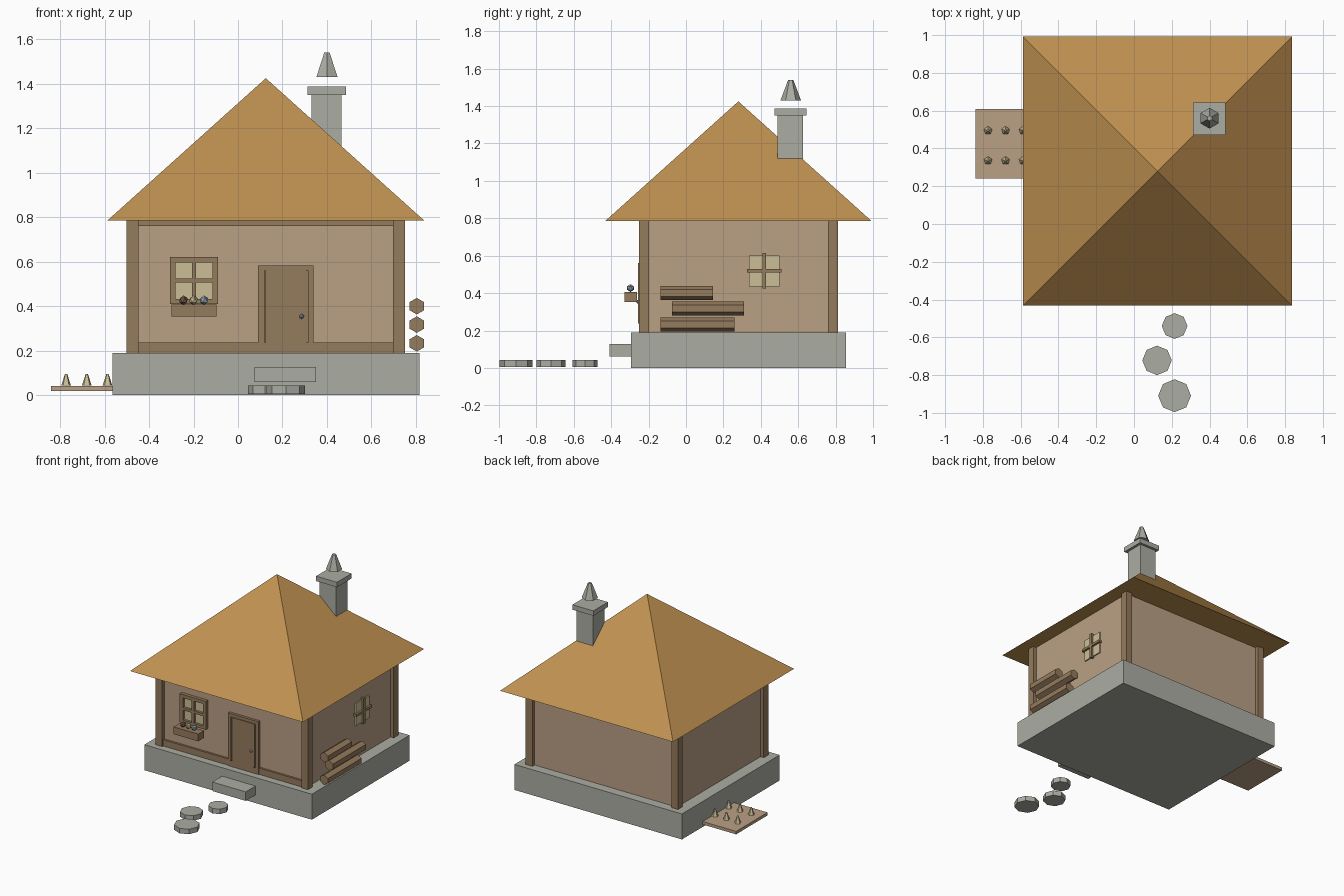
import bpy
from math import pi, sqrt

cube = bpy.data.objects.get("Cube")
if cube:
    bpy.data.objects.remove(cube, do_unlink=True)


def material(name, r, g, b):
    m = bpy.data.materials.new(name)
    m.use_nodes = True
    m.diffuse_color = (r, g, b, 1)
    m.node_tree.nodes["Principled BSDF"].inputs["Base Color"].default_value = (r, g, b, 1)
    return m


STONE = material("grey stone", .41, .42, .37)
PLASTER = material("tan plaster", .49, .35, .235)
WOOD = material("brown wood", .3, .197, .109)
THATCH = material("golden thatch", .52, .28, .08)
GLASS = material("pale yellow", .6, .52, .31)
BLUE = material("blue grey", .31, .38, .45)
DARK = material("dark brown", .19, .12, .07)


def finish(name, mat):
    ob = bpy.context.object
    ob.name = name
    ob.data.materials.append(mat)
    return ob


def box(name, mat, x, y, z):
    """Box from (low, high) ranges on each axis."""
    spans = (x, y, z)
    bpy.ops.mesh.primitive_cube_add(size=1, location=[(a + b) / 2 for a, b in spans])
    ob = finish(name, mat)
    ob.scale = [b - a for a, b in spans]
    return ob


def cone(name, mat, sides, r1, r2, x, y, z, turn=0):
    """Upright cone or prism spanning the z range."""
    bpy.ops.mesh.primitive_cone_add(vertices=sides, radius1=r1, radius2=r2, depth=z[1] - z[0],
                                    location=(x, y, sum(z) / 2), rotation=(0, 0, turn))
    return finish(name, mat)


def ball(name, mat, x, y, z, r):
    bpy.ops.mesh.primitive_ico_sphere_add(subdivisions=1, radius=r, location=(x, y, z))
    return finish(name, mat)


# House centre and wall planes
CX, CY = .125, .28
WX, WY = .6, .505
FRONT, SIDE = CY - WY, CX + WX

# Base, walls and corner posts
box("foundation", STONE, (-.565, .815), (-.295, .855), (0, .19))
box("walls", PLASTER, (CX - WX, SIDE), (FRONT, CY + WY), (.19, .79))
for sx in (-1, 1):
    for sy in (-1, 1):
        px, py = CX + sx * WX, CY + sy * WY
        box("corner_post", WOOD, (px - .027, px + .027), (py - .027, py + .027), (.19, .79))

# Front timber beams
for z in ((.19, .237), (.76, .788)):
    box("front_beam", WOOD, (-.48, .73), (FRONT - .015, FRONT), z)

# Roof
cone("roof", THATCH, 4, .7125 * sqrt(2), 0, CX, CY, (.785, 1.425), pi / 4)

# Chimney with cap and smoke cone
box("chimney", STONE, (.33, .465), (.49, .625), (1.0, 1.35))
box("chimney_cap", STONE, (.313, .485), (.472, .644), (1.35, 1.387))
cone("chimney_cone", STONE, 6, .055, .014, .4, .56, (1.43, 1.54))

# Door
box("door_frame", WOOD, (.09, .34), (FRONT - .02, FRONT), (.19, .583))
box("door_panel", WOOD, (.128, .305), (FRONT - .026, FRONT), (.237, .56))
for x in (.116, .306):
    box("door_trim", WOOD, (x, x + .011), (FRONT - .032, FRONT), (.237, .56))
ball("door_knob", BLUE, .286, FRONT - .03, .354, .012)

# Front window: panes, outer frame and cross bars
L, R, B, T = -.305, -.09, .41, .622
box("front_window_pane", GLASS, (L + .02, R - .02), (FRONT - .006, FRONT), (B + .02, T - .02))
for x in ((L, L + .025), (-.207, -.188), (R - .025, R)):
    box("window_upright", WOOD, x, (FRONT - .025, FRONT), (B, T))
for z in ((B, B + .022), (.506, .525), (T - .025, T)):
    box("window_rail", WOOD, (L, R), (FRONT - .025, FRONT), z)

# Flower box
box("flower_box", WOOD, (-.3, -.097), (-.33, -.262), (.353, .407))
for x, mat in ((-.245, DARK), (-.2, GLASS), (-.153, BLUE)):
    ball("flower", mat, x, -.297, .427, .021)

# Side window with crossed bars
box("side_window_pane", GLASS, (SIDE, SIDE + .009), (.338, .5), (.435, .6))
box("side_window_upright", WOOD, (SIDE, SIDE + .024), (.41, .428), (.425, .615))
box("side_window_rail", WOOD, (SIDE, SIDE + .024), (.325, .51), (.511, .529))

# Stacked logs
for y0, y1, z in ((-.135, .26, .233), (-.075, .31, .317), (-.135, .145, .4)):
    bpy.ops.mesh.primitive_cylinder_add(vertices=6, radius=.037, depth=y1 - y0,
                                        location=(.804, (y0 + y1) / 2, z), rotation=(pi / 2, 0, 0))
    finish("log", WOOD)

# Door step and stepping stones
box("door_step", STONE, (.075, .35), (-.41, -.29), (.06, .127))
for x, y, r in ((.215, -.54, .068), (.122, -.722, .078), (.215, -.909, .087)):
    cone("stepping_stone", STONE, 8, r, r, x, y, (.006, .043))

# Garden bed with sprouts
box("garden_bed", PLASTER, (-.84, -.53), (.24, .61), (.018, .04))
for x in (-.773, -.68, -.587):
    for y in (.335, .495):
        cone("sprout", GLASS, 5, .023, .005, x, y, (.043, .096))
